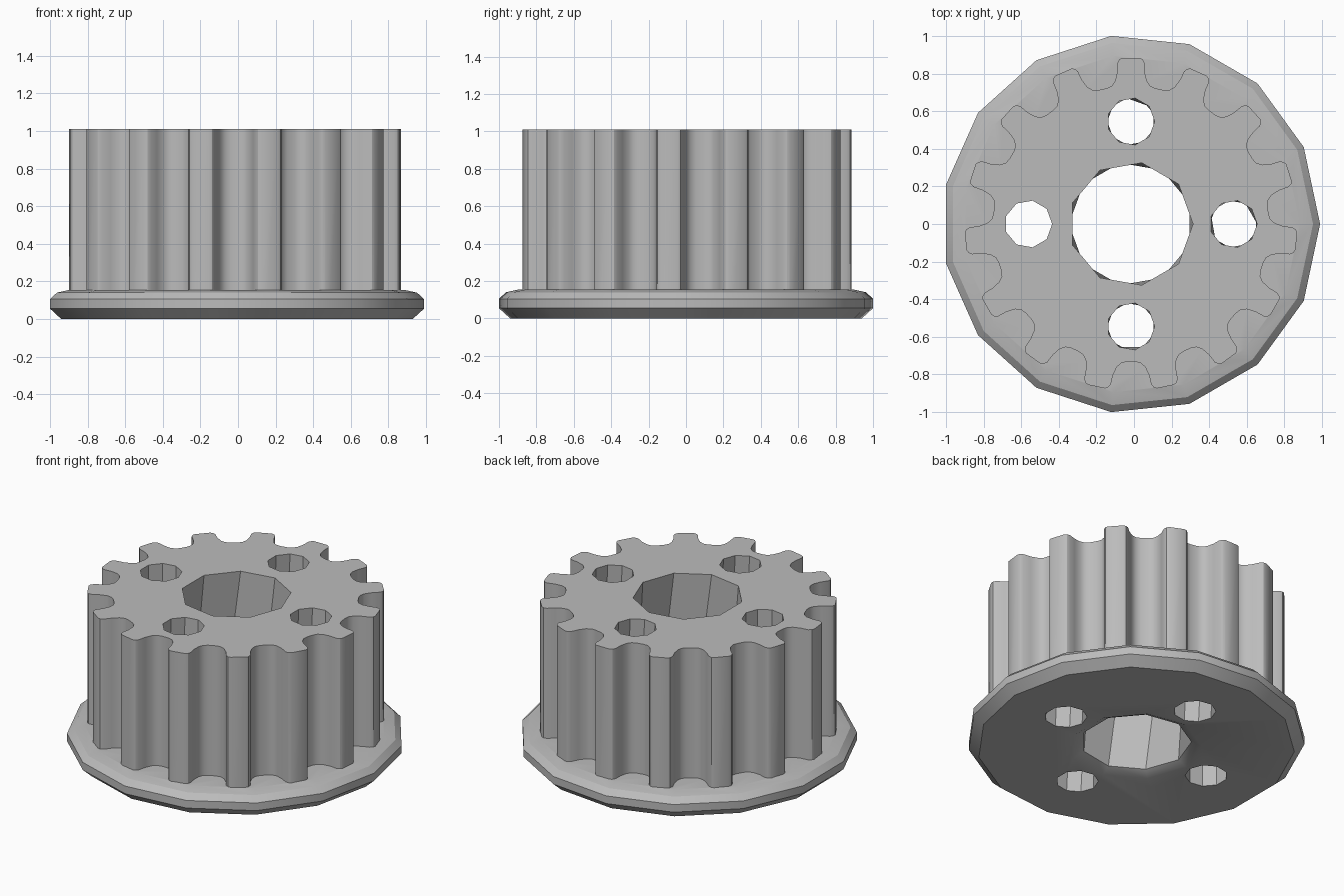
import bpy, bmesh
from math import radians, sin, cos, tau

if "Cube" in bpy.data.objects:
    bpy.data.objects.remove(bpy.data.objects["Cube"])

TEETH = 15
CENTRE_X = -0.016
TOP = 1.01

grey = bpy.data.materials.new("plain_grey")
grey.use_nodes = True
grey.diffuse_color = (0.5, 0.5, 0.5, 1)
grey.node_tree.nodes["Principled BSDF"].inputs["Base Color"].default_value = (0.5, 0.5, 0.5, 1)


def polar(r, angle, z, x=CENTRE_X, y=0):
    return (x + r * cos(angle), y + r * sin(angle), z)


def ngon(r, z, sides, x=CENTRE_X, y=0, turn=0):
    return [polar(r, turn + tau * i / sides, z, x, y) for i in range(sides)]


def loft(name, rings):
    """Closed solid skinned through rings of equal point count, bottom to top."""
    bm = bmesh.new()
    loops = [[bm.verts.new(p) for p in ring] for ring in rings]
    n = len(loops[0])
    for low, high in zip(loops, loops[1:]):
        for i in range(n):
            j = (i + 1) % n
            bm.faces.new((low[i], low[j], high[j], high[i]))
    bm.faces.new(loops[0][::-1])
    bm.faces.new(loops[-1])
    # Twisted hole walls become clean triangles
    bent = [f for f in bm.faces if len(f.verts) == 4
            and any(abs((v.co - f.calc_center_median()).dot(f.normal)) > 1e-4 for v in f.verts)]
    bmesh.ops.triangulate(bm, faces=bent)
    bmesh.ops.recalc_face_normals(bm, faces=bm.faces[:])
    mesh = bpy.data.meshes.new(name)
    bm.to_mesh(mesh)
    bm.free()
    mesh.materials.append(grey)
    obj = bpy.data.objects.new(name, mesh)
    bpy.context.collection.objects.link(obj)
    return obj


def combine(target, other, operation):
    mod = target.modifiers.new(operation.title(), "BOOLEAN")
    mod.operation, mod.solver, mod.object = operation, "EXACT", other
    bpy.context.view_layer.objects.active = target
    bpy.ops.object.modifier_apply(modifier=mod.name)
    bpy.data.objects.remove(other)


# Flange: chamfered disc with one side per tooth
flange_profile = [(0.945, 0), (1.0055, 0.055), (1.0055, 0.105), (0.968, 0.14), (0.90, 0.155)]
pulley = loft("toothed_pulley", [ngon(r, z, TEETH) for r, z in flange_profile])

# Toothed drum: half tooth as (degrees from tooth centre, radius), mirrored and repeated
half = [(3.0, 0.885), (4.0, 0.878), (4.8, 0.86), (5.2, 0.81), (6.3, 0.765), (8.0, 0.741), (10.2, 0.733)]
tooth = [(-a, r) for a, r in reversed(half)] + half
outline = [(radians(90 + 360 / TEETH * k + a), r) for k in range(TEETH) for a, r in tooth]
drum = loft("toothed_drum", [[polar(r, a, z) for a, r in outline] for z in (0.08, TOP)])
combine(pulley, drum, "UNION")

# Shaft bore, widened at the underside
half_step = tau / 18
bore = loft("bore_cutter", [ngon(r, z, 9, turn=t) for r, z, t in (
    (0.39, -0.1, half_step), (0.39, 0, half_step), (0.33, 0.03, half_step),
    (0.33, TOP, 0), (0.33, TOP + 0.1, 0))])
combine(pulley, bore, "DIFFERENCE")

# Four bolt holes around the bore
for k in range(4):
    x, y, _ = polar(0.545, k * tau / 4, 0)
    turn = 0 if k == 2 else half_step
    hole = loft("bolt_hole_cutter", [ngon(0.126, z, 9, x, y, t) for z, t in (
        (-0.1, turn), (0, turn), (TOP, 0), (TOP + 0.1, 0))])
    combine(pulley, hole, "DIFFERENCE")

# Smooth gentle curves, keep hard edges crisp
bpy.ops.object.select_all(action="DESELECT")
pulley.select_set(True)
bpy.context.view_layer.objects.active = pulley
bpy.ops.object.shade_smooth_by_angle(angle=radians(30))
